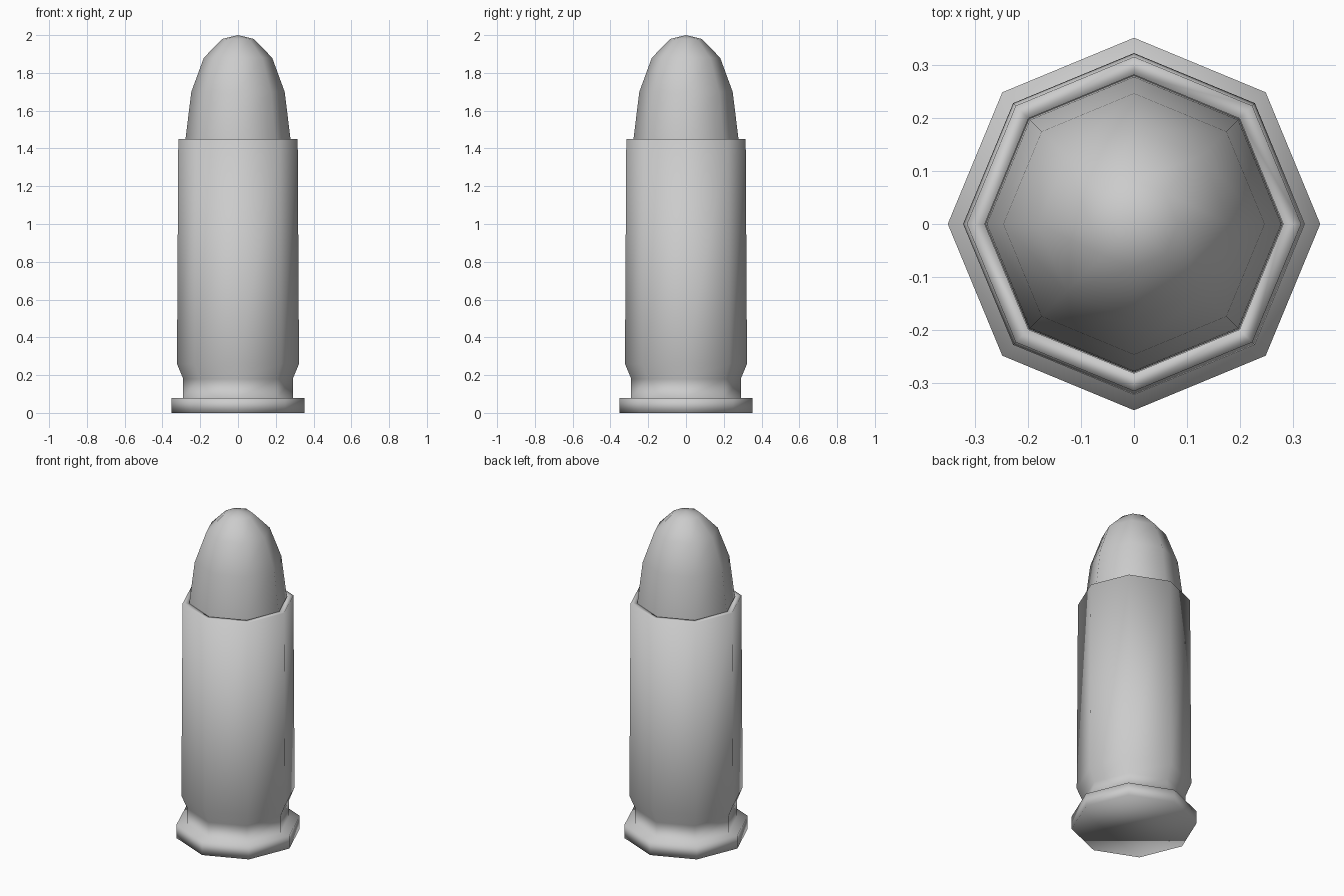
import bpy, bmesh
from math import cos, sin, tau

if "Cube" in bpy.data.objects:
    bpy.data.objects.remove(bpy.data.objects["Cube"])

SIDES = 8


def lathe(name, profile, cap_start=False):
    """Spin (radius, height) points into an eight-sided smooth-shaded part."""
    bm = bmesh.new()
    rings = []
    for r, z in profile:
        if r == 0:
            rings.append([bm.verts.new((0, 0, z))] * SIDES)
        else:
            rings.append([bm.verts.new((r * cos(tau * i / SIDES), r * sin(tau * i / SIDES), z))
                          for i in range(SIDES)])
    for a, b in zip(rings, rings[1:]):
        for i in range(SIDES):
            j = (i + 1) % SIDES
            corners = [a[i], a[j], b[j], b[i]]
            bm.faces.new(list(dict.fromkeys(corners)))
    if cap_start:
        bm.faces.new(rings[0][::-1])
    for f in bm.faces:
        f.smooth = True
    mesh = bpy.data.meshes.new(name)
    bm.to_mesh(mesh)
    bm.free()
    obj = bpy.data.objects.new(name, mesh)
    bpy.context.collection.objects.link(obj)
    return obj


# Case: base rim, extraction groove, tapered wall and open mouth lip
lathe("case", [(0.352, 0), (0.352, 0.08), (0.29, 0.08), (0.29, 0.18),
               (0.323, 0.26), (0.316, 1.45), (0.282, 1.45), (0.282, 1.40)], cap_start=True)

# Rounded tip seated in the mouth of the case
lathe("tip", [(0.281, 1.40), (0.278, 1.45), (0.247, 1.70),
              (0.181, 1.88), (0.083, 1.98), (0, 2.0)])
